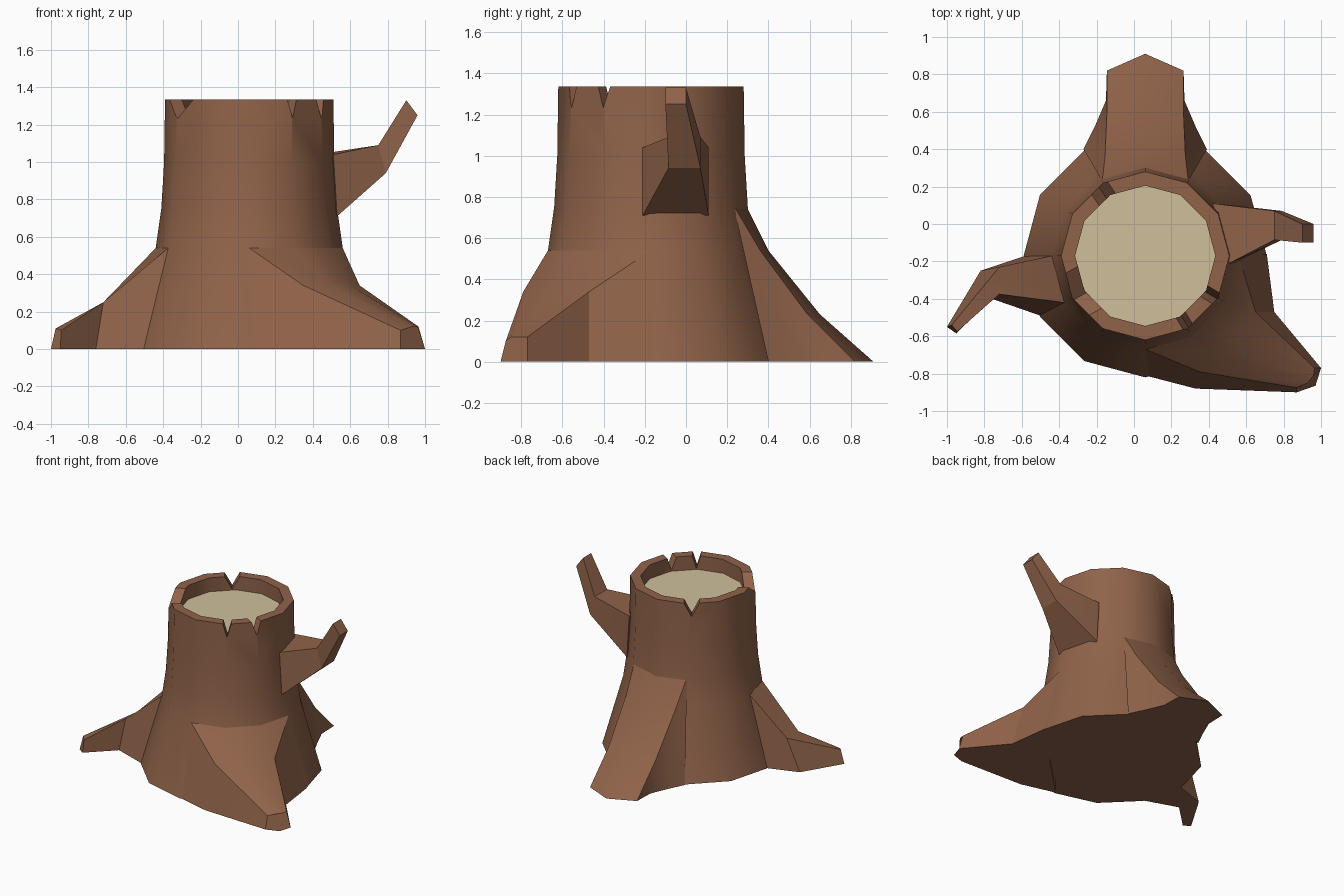
import bpy, bmesh, math
from mathutils import Vector

if "Cube" in bpy.data.objects:
    bpy.data.objects.remove(bpy.data.objects["Cube"], do_unlink=True)

CENTRE = Vector((0.06, -0.17, 0))
SIDES = 12
RIM = 1.335
FLOOR = 1.225


def material(name, colour):
    mat = bpy.data.materials.new(name)
    mat.use_nodes = True
    mat.diffuse_color = (*colour, 1)
    mat.node_tree.nodes["Principled BSDF"].inputs["Base Color"].default_value = (*colour, 1)
    return mat


bark = material("bark brown", (0.28, 0.125, 0.068))
wood = material("cut wood cream", (0.62, 0.52, 0.33))


def loft(name, sections, mats=(bark,)):
    """Skin a closed solid through sections with equal point counts."""
    bm = bmesh.new()
    rings = [[bm.verts.new(p) for p in s] for s in sections]
    for a, b in zip(rings, rings[1:]):
        for i in range(len(a)):
            j = (i + 1) % len(a)
            bm.faces.new((a[i], a[j], b[j], b[i]))
    bm.faces.new(rings[0][::-1])
    bm.faces.new(rings[-1])
    bmesh.ops.remove_doubles(bm, verts=bm.verts, dist=0.001)
    bmesh.ops.recalc_face_normals(bm, faces=bm.faces)
    mesh = bpy.data.meshes.new(name)
    bm.to_mesh(mesh)
    bm.free()
    for m in mats:
        mesh.materials.append(m)
    obj = bpy.data.objects.new(name, mesh)
    bpy.context.collection.objects.link(obj)
    return obj


def activate(obj):
    bpy.ops.object.select_all(action='DESELECT')
    obj.select_set(True)
    bpy.context.view_layer.objects.active = obj


def smooth(obj, angle=32):
    activate(obj)
    bpy.ops.object.shade_smooth_by_angle(angle=math.radians(angle))


def ring(radius, z):
    turns = [math.tau * i / SIDES for i in range(SIDES)]
    return [CENTRE + Vector((radius * math.cos(t), radius * math.sin(t), z)) for t in turns]


# Trunk with a hollowed rim around the cut wood
profile = [(0.65, 0), (0.5, 0.54), (0.47, 0.75), (0.455, 1.0),
           (0.45, RIM), (0.375, RIM), (0.375, FLOOR)]
trunk = loft("trunk", [ring(r, z) for r, z in profile], (bark, wood))
for face in trunk.data.polygons:
    if abs(face.normal.z) > 0.9 and abs(face.center.z - FLOOR) < 0.01:
        face.material_index = 1


# V-shaped splits in the rim: angle, half width, sideways shift of the tip
def split_rim(degrees, half_width, tip_shift):
    t = math.radians(degrees)
    out = Vector((math.cos(t), math.sin(t), 0))
    side = Vector((-out.y, out.x, 0))
    top = RIM + 0.02
    wide = half_width * (top - FLOOR) / (RIM - FLOOR)
    shape = [(-wide, top), (tip_shift, FLOOR + 0.007), (wide, top)]
    cutter = loft("split_cutter", [[CENTRE + out * r + side * s + Vector((0, 0, z))
                                    for s, z in shape] for r in (0.3, 0.55)])
    cutter.hide_render = True
    activate(trunk)
    mod = trunk.modifiers.new("split", 'BOOLEAN')
    mod.operation = 'DIFFERENCE'
    mod.solver = 'EXACT'
    mod.object = cutter
    bpy.ops.object.modifier_apply(modifier=mod.name)
    bpy.data.objects.remove(cutter, do_unlink=True)


for split in [(124, 0.055, 0), (209, 0.13, 0.02), (301, 0.03, 0), (329, 0.035, 0)]:
    split_rim(*split)
smooth(trunk)


# Back root, symmetric: foot half width and y, edge half width, edge y, ridge y, height
def back_section(foot_x, foot_y, edge_x, edge_y, ridge_y, z):
    x = CENTRE.x
    return [(x - foot_x, foot_y, 0), (x - edge_x, edge_y, z), (x, ridge_y, z),
            (x + edge_x, edge_y, z), (x + foot_x, foot_y, 0)]


back_root = loft("back_root", [
    back_section(0.33, 0.4, 0.23, 0.23, 0.29, 0.76),
    back_section(0.27, 0.52, 0.215, 0.36, 0.4, 0.54),
    back_section(0.21, 0.66, 0.205, 0.59, 0.65, 0.23),
    back_section(0.205, 0.82, 0.205, 0.82, 0.91, 0)])
smooth(back_root)

# Broad front left root
front_root = loft("front_left_root", [
    [(0.06, -0.81, 0), (0.06, -0.67, 0.54), (0.31, -0.603, 0.54), (0.493, -0.42, 0.54),
     (0.56, -0.17, 0.54), (0.71, -0.16, 0), (0.4, -0.4, 0)],
    [(0.33, -0.88, 0), (0.35, -0.79, 0.34), (0.46, -0.69, 0.36), (0.57, -0.57, 0.36),
     (0.65, -0.47, 0.34), (0.75, -0.47, 0), (0.54, -0.68, 0)],
    [(0.87, -0.9, 0), (0.87, -0.875, 0.1), (0.93, -0.85, 0.12), (0.96, -0.81, 0.12),
     (0.965, -0.77, 0.12), (1.0, -0.77, 0), (0.97, -0.865, 0)]])
smooth(front_root)

# Thin bent right root
right_root = loft("right_root", [
    [(-0.5, -0.49, 0), (-0.373, -0.42, 0.54), (-0.44, -0.17, 0.54), (-0.58, -0.17, 0)],
    [(-0.76, -0.4, 0), (-0.72, -0.375, 0.25), (-0.72, -0.23, 0.25), (-0.82, -0.25, 0)],
    [(-0.95, -0.585, 0), (-0.945, -0.575, 0.1), (-0.975, -0.54, 0.11), (-1.0, -0.55, 0)]])
smooth(right_root, 20)


# Broken branch: four-sided sections from low and high edges
def branch_section(low_x, low_z, high_x, high_z, front_y, back_y, skew=0):
    return [(low_x, front_y, low_z), (low_x - skew, back_y, low_z),
            (high_x - skew, back_y, high_z), (high_x, front_y, high_z)]


branch = loft("branch", [
    branch_section(0.53, 0.71, 0.51, 1.04, -0.21, 0.11, 0.09),
    branch_section(0.79, 0.94, 0.75, 1.09, -0.085, 0.07),
    branch_section(0.96, 1.25, 0.9, 1.33, -0.1, 0)])
smooth(branch, 20)
